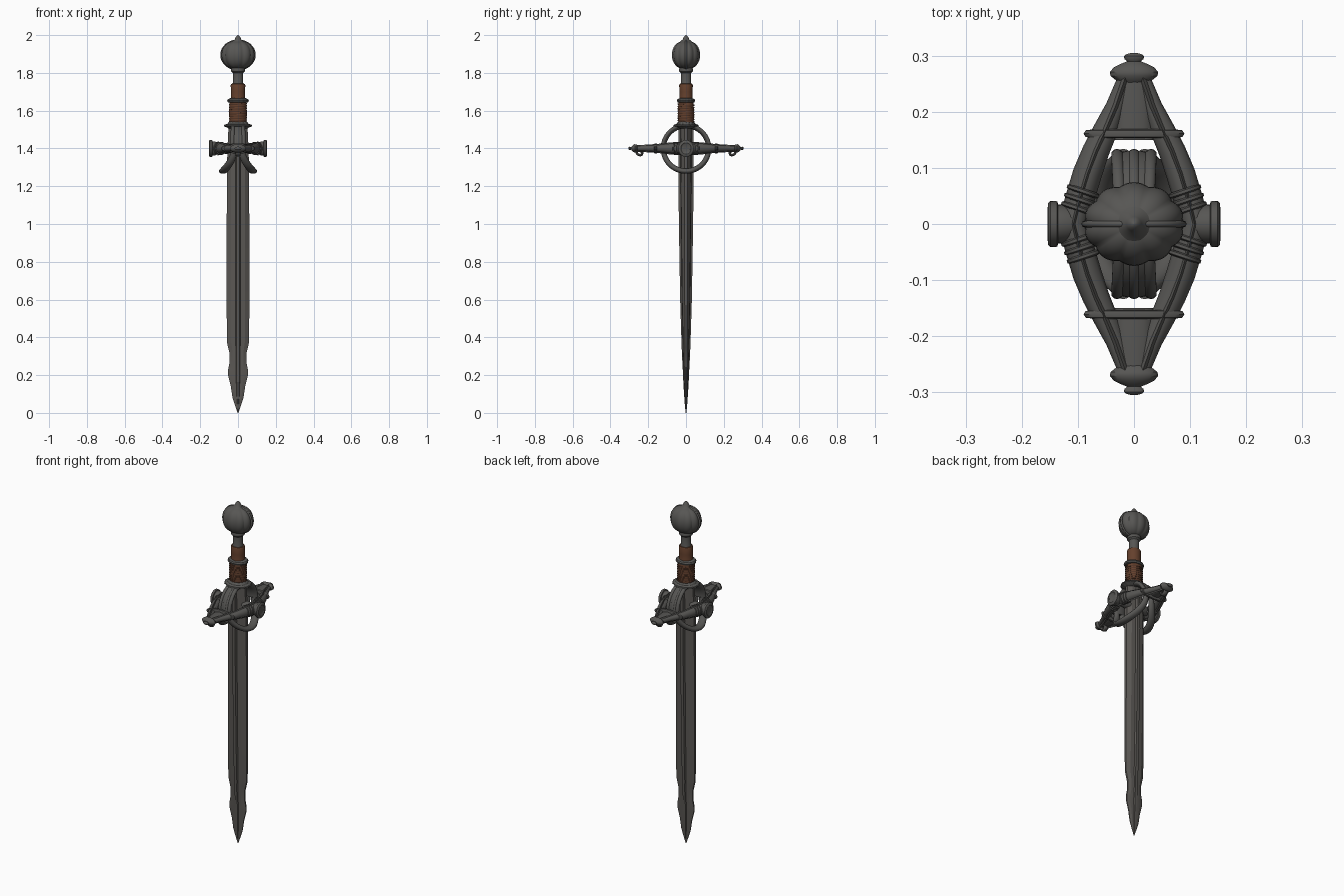
import bpy, math
from mathutils import Vector
from math import sin, cos, pi

if "Cube" in bpy.data.objects:
    bpy.data.objects.remove(bpy.data.objects["Cube"])


def material(name, col):
    m = bpy.data.materials.new(name)
    m.diffuse_color = (*col, 1)
    m.use_nodes = True
    m.node_tree.nodes["Principled BSDF"].inputs["Base Color"].default_value = m.diffuse_color
    return m


STEEL = material("blade_steel", (0.105, 0.098, 0.09))
IRON = material("hilt_iron", (0.095, 0.093, 0.088))
LEATHER = material("brown_leather", (0.13, 0.052, 0.026))
CORD = material("dark_cord", (0.085, 0.036, 0.02))


def loft(name, rings, mat, angle=35):
    """Skin a list of equal-sized closed rings and cap both ends."""
    n = len(rings[0])
    verts = [tuple(p) for r in rings for p in r]
    faces = [(i * n + j, i * n + (j + 1) % n, (i + 1) * n + (j + 1) % n, (i + 1) * n + j)
             for i in range(len(rings) - 1) for j in range(n)]
    faces += [tuple(reversed(range(n))), tuple(range(len(verts) - n, len(verts)))]
    me = bpy.data.meshes.new(name)
    me.from_pydata(verts, [], faces)
    me.materials.append(mat)
    ob = bpy.data.objects.new(name, me)
    bpy.context.collection.objects.link(ob)
    bpy.ops.object.select_all(action='DESELECT')
    ob.select_set(True)
    bpy.context.view_layer.objects.active = ob
    bpy.ops.object.mode_set(mode='EDIT')
    bpy.ops.mesh.select_all(action='SELECT')
    bpy.ops.mesh.normals_make_consistent(inside=False)
    bpy.ops.object.mode_set(mode='OBJECT')
    bpy.ops.object.shade_smooth_by_angle(angle=math.radians(angle))
    return ob


def lathe(name, prof, mat, axis='z', sx=1, sy=1, lobes=0, depth=0, n=32):
    """Spin (radius, position) pairs round an axis, optionally oval or lobed."""
    rings = []
    for r, h in prof:
        ring = []
        for k in range(n):
            a = 2 * pi * k / n
            rr = r * (1 - depth * (1 - abs(sin(lobes * a / 2)))) if lobes else r
            u, v = rr * cos(a) * sx, rr * sin(a) * sy
            ring.append({'z': (u, v, h), 'x': (h, u, v + 1.4), 'y': (u, h, v + 1.4)}[axis])
        rings.append(ring)
    return loft(name, rings, mat)


def tube(name, pts, sizes, mat, ref=(0, 0, 1), n=12):
    """Oval tube along points; sizes are (across, along ref) half widths."""
    pts = [Vector(p) for p in pts]
    rings = []
    for i, p in enumerate(pts):
        t = (pts[min(i + 1, len(pts) - 1)] - pts[max(i - 1, 0)]).normalized()
        b = Vector(ref)
        b = (b - t * b.dot(t)).normalized()
        a = t.cross(b)
        ra, rb = sizes[i] if isinstance(sizes, list) else sizes
        rings.append([p + a * ra * cos(2 * pi * k / n) + b * rb * sin(2 * pi * k / n) for k in range(n)])
    return loft(name, rings, mat, 50)


# Blade: ribbed section, stepped point
stations = [(0, .002, .002), (.04, .016, .006), (.08, .029, .009), (.14, .038, .013), (.2, .053, .016),
            (.225, .053, .017), (.26, .046, .019), (.32, .046, .022), (.35, .053, .023), (.375, .059, .024),
            (.6, .06, .031), (.9, .06, .036), (1.25, .059, .041), (1.4, .056, .041), (1.52, .05, .04)]
rings = []
for z, w, t in stations:
    q = [(w, t * .22), (w * .62, t * .62), (w * .22, t * .7), (w * .15, t)]
    sec = q + [(-x, y) for x, y in reversed(q)]
    sec += [(-x, -y) for x, y in sec]
    rings.append([(x, y, z) for x, y in sec])
loft("blade", rings, STEEL, 15)

# Pommel with lobes and a finial
prof = [(.03, 1.815)]
for k in range(1, 16):
    a = -pi / 2 + pi * k / 16
    prof.append((.09 * cos(a) ** .8, 1.895 + .075 * sin(a)))
lathe("pommel", prof, IRON, sy=.83, lobes=10, depth=.07, n=80)
lathe("pommel_finial", [(.04, 1.955), (.028, 1.968), (.017, 1.978), (.013, 1.988), (.007, 1.996), (.001, 2)], IRON)
for a in (0, pi):
    # raised seam on each side of the pommel
    tube("pommel_seam", [(cos(a) * .088 * cos(t), 0, 1.895 + .076 * sin(t))
                         for t in [-1.4 + .2 * i for i in range(15)]], (.006, .006), IRON, (0, 1, 0), 8)

# Neck and collars
lathe("neck", [(.032, 1.735), (.027, 1.75), (.027, 1.80), (.036, 1.808), (.038, 1.818), (.034, 1.828), (.03, 1.84)], IRON)

# Grip: leather upper half, cord-wound lower half
lathe("upper_grip", [(.042, 1.645), (.038, 1.66), (.037, 1.70), (.039, 1.735), (.036, 1.742), (.02, 1.744)], LEATHER, sy=.93)
lathe("lower_grip", [(.045, 1.53), (.047, 1.59), (.044, 1.65)], LEATHER, sy=.9)
helix = [(.046 * cos(a), .042 * sin(a), 1.538 + .1 * a / (2 * pi * 8))
         for a in [2 * pi * i / 24 for i in range(24 * 8 + 1)]]
tube("grip_cord", helix, (.003, .004), CORD, n=6)
lathe("grip_ring", [(.045, 1.642), (.055, 1.645), (.059, 1.653), (.055, 1.661), (.042, 1.666)], IRON, sy=.82, lobes=14, depth=.06, n=56)
lathe("grip_base", [(.05, 1.505), (.06, 1.511), (.077, 1.518), (.075, 1.525), (.058, 1.53), (.05, 1.54), (.046, 1.542)],
      IRON, sy=.86, lobes=14, depth=.06, n=56)


# Guard ring: fluted upper arch, lower half splits round the blade edges
def arch(x0, flare, r):
    return [(x0 + flare * abs(cos(t)), r * cos(t), 1.4 + r * sin(t)) for t in [pi * i / 28 for i in range(29)]]


tube("ring_arch", arch(0, 0, .119), (.012, .036), IRON, (1, 0, 0), 16)
for s in (-1, 0, 1):
    tube("ring_flute", arch(s * .024, s * .006, .124), (.01, .011), IRON, (1, 0, 0), 10)
for s in (-1, 1):
    th = [pi * i / 28 for i in range(29)]
    tube("ring_arm", [(s * (.019 + .06 * sin(t) ** 2), .12 * cos(t), 1.4 - .12 * sin(t)) for t in th],
         [(.014, .015 + .008 * sin(t)) for t in th], IRON, (1, 0, 0))

# Side hubs of the cross guard
for s in (-1, 1):
    hub = [(.03, .04), (.028, .07), (.022, .088), (.03, .105), (.037, .122), (.038, .135),
           (.044, .137), (.045, .149), (.04, .153), (.03, .154), (.024, .150)]
    lathe("side_hub", [(r, s * h) for r, h in hub], IRON, axis='x', sx=.92, n=24)

# Four converging bars with bindings next to the hubs
for sx in (-1, 1):
    for sy in (-1, 1):
        path = [(.108, .0), (.098, .04), (.083, .09), (.068, .13), (.052, .165), (.033, .21), (.016, .26)]
        size = [(.026, .032), (.026, .03), (.026, .026), (.024, .021), (.022, .018), (.017, .015), (.013, .013)]
        tube("guard_bar", [(sx * x, sy * y, 1.4) for x, y in path], size, IRON, n=10)
        tube("bar_ridge", [(sx * x, sy * y, 1.4) for x, y in path], [(.007, h + .005) for w, h in size], IRON, n=8)
        for d in (.028, .043, .058):
            c = Vector((sx * (.109 - .33 * d), sy * d, 1.4))
            t = Vector((-sx * .33, sy, 0)).normalized() * .005
            tube("bar_binding", [c - t, c - t * .5, c + t * .5, c + t],
                 [(.026, .03), (.031, .035), (.031, .035), (.026, .03)], IRON, n=16)

# Guard ends: spine, cross band, cap, tip and curl
for s in (-1, 1):
    tube("guard_spine", [(0, s * y, 1.4) for y in (.15, .2, .24, .265)],
         [(.034, .014), (.034, .015), (.031, .014), (.026, .014)], IRON)
    lathe("cross_band", [(r, s * y) for r, y in
                         [(.07, .153), (.086, .155), (.09, .161), (.086, .167), (.07, .169)]], IRON, axis='y', sy=.3)
    lathe("end_cap", [(r, s * y) for r, y in
                      [(.022, .25), (.032, .256), (.042, .264), (.043, .271), (.036, .279), (.022, .286), (.012, .29),
                       (.017, .294), (.018, .299), (.013, .303), (.004, .305)]], IRON, axis='y', sy=.52)
    curl = [(.262, 1.392), (.262, 1.378), (.254, 1.368), (.243, 1.364), (.233, 1.369), (.231, 1.379), (.238, 1.383)]
    tube("end_curl", [(0, s * y, z) for y, z in curl], (.007, .014), IRON, (1, 0, 0))
